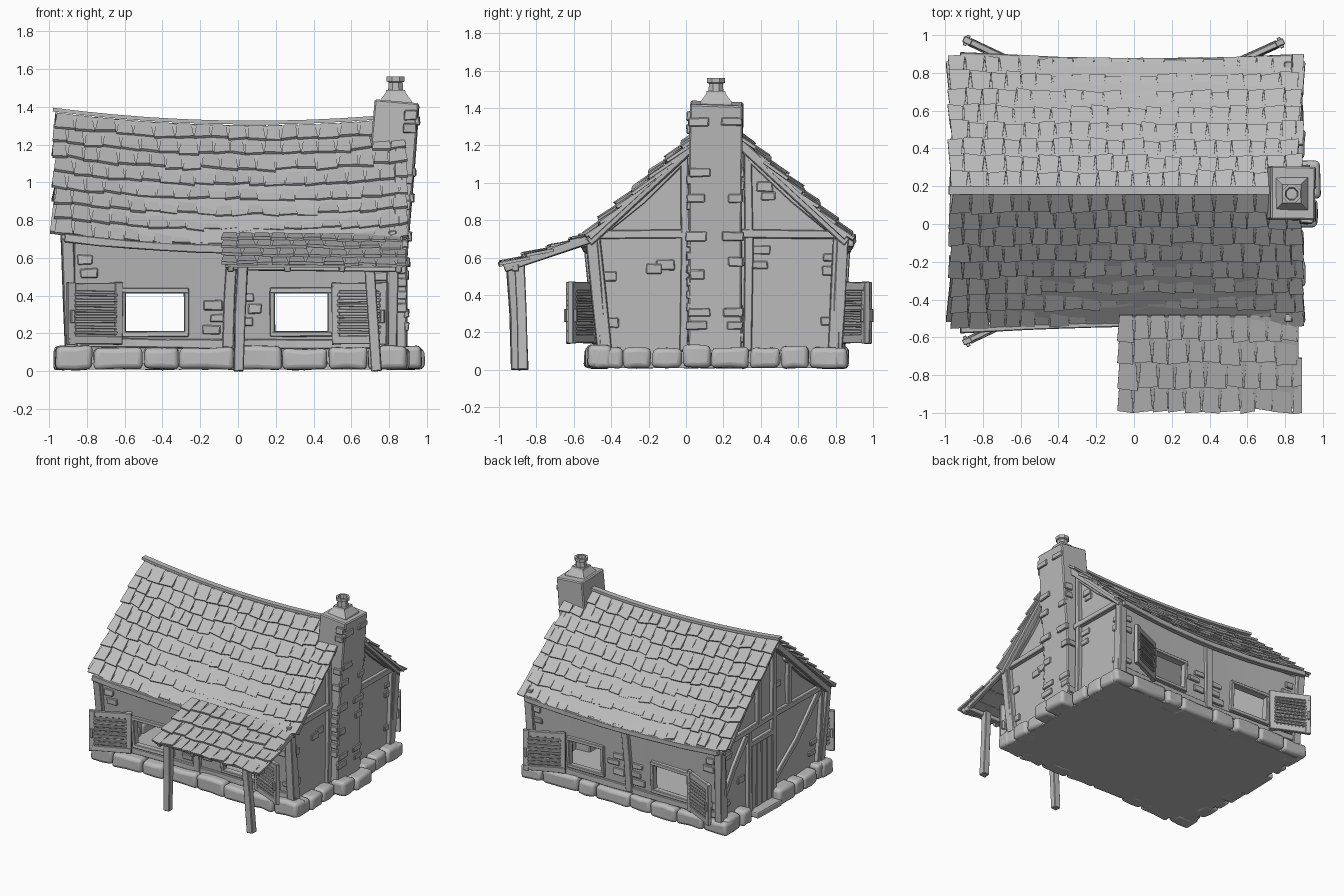
import bpy, bmesh, math, random
from mathutils import Vector as V

random.seed(4)
cube = bpy.data.objects.get("Cube")
if cube:
    bpy.data.objects.remove(cube, do_unlink=True)

grey = bpy.data.materials.new("weathered grey")
grey.use_nodes = True
grey.diffuse_color = (0.5, 0.5, 0.5, 1)
grey.node_tree.nodes["Principled BSDF"].inputs["Base Color"].default_value = (0.5, 0.5, 0.5, 1)

X, Y, Z = V((1, 0, 0)), V((0, 1, 0)), V((0, 0, 1))
MID = 0.17                       # y of the ridge
LEFT, RIGHT = -0.88, 0.81        # gable wall planes
rnd = random.uniform


def finish(name, bm, bevel=0.0, segments=1, smooth=False):
    bmesh.ops.recalc_face_normals(bm, faces=bm.faces)
    mesh = bpy.data.meshes.new(name)
    bm.to_mesh(mesh)
    bm.free()
    mesh.materials.append(grey)
    ob = bpy.data.objects.new(name, mesh)
    bpy.context.collection.objects.link(ob)
    if bevel:
        mod = ob.modifiers.new("worn edges", 'BEVEL')
        mod.width, mod.segments = bevel, segments
    if smooth:
        bpy.ops.object.select_all(action='DESELECT')
        ob.select_set(True)
        bpy.context.view_layer.objects.active = ob
        bpy.ops.object.shade_smooth_by_angle(angle=math.radians(40))
    return ob


def loft(bm, rings):
    """Skin equal rings of points and cap both ends."""
    rows = [[bm.verts.new(p) for p in ring] for ring in rings]
    n = len(rows[0])
    for a, b in zip(rows, rows[1:]):
        for i in range(n):
            bm.faces.new((a[i], a[(i + 1) % n], b[(i + 1) % n], b[i]))
    bm.faces.new(rows[0])
    bm.faces.new(rows[-1])


def beam(bm, pts, w, d, out, jitter=0.0):
    """Sweep a w x d rectangle along points; d lies along the out direction."""
    pts, rings = [V(p) for p in pts], []
    for i, p in enumerate(pts):
        t = (pts[min(i + 1, len(pts) - 1)] - pts[max(i - 1, 0)]).normalized()
        side = out.cross(t).normalized()
        o = t.cross(side)
        rings.append([p + side * (a * w / 2) + o * (b * d / 2)
                      + V((rnd(-1, 1), rnd(-1, 1), rnd(-1, 1))) * jitter
                      for a, b in ((-1, -1), (1, -1), (1, 1), (-1, 1))])
    loft(bm, rings)


def sag(x):
    """Drop of the roof line towards the middle."""
    return 0.055 * (1 - (x / 0.95) ** 2) + 0.01 * x


def bow(x):
    """Inward bend of the long sides."""
    return 0.5 * max(0, sag(x))


def wall_y(s, z, x=LEFT):
    """Flared long walls: s = -1 front, 1 back."""
    k = (z - 0.12) / 0.6
    return (-0.46 - 0.06 * k if s < 0 else 0.82 + 0.03 * k) - s * bow(x)


def span(x0, x1, n=10):
    return [x0 + (x1 - x0) * i / n for i in range(n + 1)]


# Hollow walls with two window openings passing through front and back
bm = bmesh.new()
section = [(-1, 0.03), (1, 0.03), (1, 0.68), (0, 1.28), (-1, 0.68)]
loft(bm, [[(x, wall_y(s, z, x) if s else MID, z) for s, z in section] for x in span(LEFT, RIGHT)])
walls = finish("walls", bm)
shell = walls.modifiers.new("thickness", 'SOLIDIFY')
shell.thickness = 0.04
WINDOWS = ((-0.6, -0.28), (0.19, 0.48))
bpy.context.view_layer.objects.active = walls
cutters = []
for x0, x1 in WINDOWS:
    bm = bmesh.new()
    beam(bm, [((x0 + x1) / 2, -1, 0.31), ((x0 + x1) / 2, 1.3, 0.31)], x1 - x0, 0.21, Z)
    cutter = finish("window_cutter", bm)
    cutter.hide_render = True
    cutters.append(cutter)
    cut = walls.modifiers.new("opening", 'BOOLEAN')
    cut.operation, cut.object, cut.solver = 'DIFFERENCE', cutter, 'EXACT'
for mod in list(walls.modifiers):
    bpy.ops.object.modifier_apply(modifier=mod.name)
for cutter in cutters:
    bpy.data.objects.remove(cutter, do_unlink=True)

bm = bmesh.new()
beam(bm, [(-0.91, 0.165, 0.025), (0.87, 0.165, 0.025)], 1.3, 0.03, Z)
finish("floor_slab", bm)

# Foundation stones around the base, leaving the doorway free
bm = bmesh.new()


def stones(a, b, count, place, out):
    cuts = [a + (b - a) * (i + (rnd(-.2, .2) if 0 < i < count else 0)) / count for i in range(count + 1)]
    for p, q in zip(cuts, cuts[1:]):
        if out.x < 0 and p < 0.42 and q > 0.2:
            continue
        h, push = rnd(0.105, 0.125), rnd(-0.01, 0.01)
        beam(bm, [place(v, 0.01 + h / 2) + out * push for v in (p + 0.004, (p + q) / 2, q - 0.004)],
             h, 0.13, out, 0.007)


stones(-0.97, 0.9, 8, lambda v, z: V((v, -0.475 + bow(v) / 2, z)), -Y)
stones(-0.97, 0.9, 8, lambda v, z: V((v, 0.805 - bow(v) / 2, z)), Y)
stones(-0.5, -0.02, 3, lambda v, z: V((0.835, v, z)), X)
stones(-0.02, 0.34, 2, lambda v, z: V((0.915, v, z)), X)
stones(0.34, 0.83, 3, lambda v, z: V((0.835, v, z)), X)
stones(-0.5, 0.83, 8, lambda v, z: V((-0.9, v, z)), -X)
finish("foundation_stones", bm, 0.025, 3, True)

# Main roof: boards, shingles and ridge cap
S = V((0, 0.71, 0.65))
SLOPE = S.length


def shingles(bm, x0, x1, eave, up, length, rows, normal, bend):
    step = length / rows
    for r in range(rows):
        x = x0 + rnd(-0.01, 0.01)
        while x < x1 - 0.03:
            w = min(rnd(0.075, 0.115), x1 + 0.01 - x)
            lo = r * step + rnd(-0.01, 0.014)
            hi = min(r * step + step * 1.2, length)
            skew, tilt, lift = rnd(-0.006, 0.006), rnd(-0.008, 0.008), rnd(0.026, 0.036)
            rings = []
            for v, half, l in ((lo, w * 0.49, lift), (hi, w * 0.38, 0.012)):
                ring = []
                for a, b in ((-1, 0), (1, 0), (1, 1), (-1, 1)):
                    px = x + w / 2 + a * half + (skew if v == hi else 0)
                    p = eave + up * (v + (a * tilt if v == lo else 0)) + normal * (l - 0.016 * (1 - b))
                    ring.append(p + X * px - bend(px, 1 - v / length))
                rings.append(ring)
            loft(bm, rings)
            x += w


for s, label in ((-1, "front"), (1, "back")):
    up = V((0, -s * S.y, S.z)).normalized()
    normal = V((0, s * S.z, S.y)).normalized()
    eave = V((0, MID + s * S.y, 0.70))
    bm = bmesh.new()
    centre = eave + up * (SLOPE / 2 + 0.015)
    beam(bm, [(x, centre.y, centre.z - sag(x)) for x in span(-0.96, 0.88)], SLOPE - 0.04, 0.02, normal)
    finish(label + "_roof_boards", bm)
    bm = bmesh.new()
    shingles(bm, -0.98, 0.89, eave, up, SLOPE, 8, normal, lambda x, k: V((0, s * bow(x) * k, sag(x))))
    finish(label + "_roof_shingles", bm)

bm = bmesh.new()
beam(bm, [(x, MID + 0.01, 1.372 - sag(x)) for x in span(-0.98, 0.72)], 0.045, 0.02, Z)
finish("ridge_cap", bm)

# Porch: roof, rafters, front beam and leaning posts
eave, top = V((0, -0.985, 0.553)), V((0, -0.48, 0.725))
up = (top - eave).normalized()
normal = X.cross(up)
bm = bmesh.new()
centre = (eave + top) / 2
beam(bm, [centre + X * -0.07, centre + X * 0.87], (top - eave).length - 0.02, 0.015, normal)
shingles(bm, -0.085, 0.88, eave, up, (top - eave).length, 4, normal, lambda x, k: Z * 0.012 * x)
finish("porch_shingles", bm)
bm = bmesh.new()
for x in (-0.04, 0.26, 0.55, 0.85):
    beam(bm, [(x, -0.97, 0.54), (x, -0.49, 0.70)], 0.035, 0.035, Z, 0.003)
beam(bm, [(-0.06, -0.91, 0.555), (0.87, -0.91, 0.545)], 0.035, 0.04, Z, 0.003)
beam(bm, [(0.005, -0.91, 0), (0.012, -0.915, 0.3), (0.025, -0.935, 0.56)], 0.055, 0.055, Y, 0.003)
beam(bm, [(0.735, -0.87, 0), (0.715, -0.88, 0.3), (0.695, -0.89, 0.56)], 0.055, 0.055, Y, 0.003)
finish("porch_frame", bm, 0.005)

# Timber framing of the long walls and the windows
for s, label in ((-1, "front"), (1, "back")):
    out = Y * s
    bm = bmesh.new()
    at = lambda x, z, o=0.0: V((x, wall_y(s, z, x) + s * o, z))
    beam(bm, [at(x, 0.70 - sag(x), 0.04) for x in span(-0.92, 0.84)], 0.045, 0.04, out, 0.002)
    beam(bm, [at(x, 0.155 - 0.2 * sag(x)) for x in span(LEFT, RIGHT)], 0.05, 0.04, out, 0.003)
    for x, lean in ((LEFT, -0.025), (RIGHT - 0.005, 0.02)):
        beam(bm, [at(x, 0.06), at(x + lean / 2, 0.35), at(x + lean, 0.70)], 0.065, 0.06, out, 0.004)
    beam(bm, [at(-0.055, 0.13), at(-0.045, 0.4), at(-0.03, 0.66)], 0.06, 0.05, out, 0.004)
    finish(label + "_timbers", bm, 0.005)

    bm = bmesh.new()
    for x0, x1 in WINDOWS:
        for x in (x0 - 0.008, x1 + 0.008):
            beam(bm, [at(x, 0.19), at(x, 0.43)], 0.028, 0.05, out, 0.002)
        for z in (0.197, 0.427):
            beam(bm, [at(x0 - 0.02, z, 0.002), at(x1 + 0.02, z, 0.002)], 0.028, 0.05, out, 0.003)
    finish(label + "_window_frames", bm, 0.004)

    # Louvred shutters, swung open and hinged on the outer window edges
    for hinge, tip, side in ((-0.62, -0.9, "right"), (0.505, 0.79, "left")):
        bm = bmesh.new()
        h, e = at(hinge, 0.3, 0.03), at(tip, 0.3, 0.15)
        h.z = e.z = 0.305
        face = (e - h).normalized().cross(Z) * (1 if tip > 0 else -1) * -s
        along = lambda k, z: h.lerp(e, k) + Z * z
        beam(bm, [along(0, 0), along(1, 0)], 0.3, 0.014, face)
        for k in (0.06, 0.94):
            beam(bm, [along(k, -0.165), along(k, 0.165)], 0.045, 0.032, face, 0.003)
        for z in (-0.14, 0.14):
            beam(bm, [along(0, z), along(1, z)], 0.045, 0.03, face, 0.003)
        for i in range(8):
            z = -0.1 + i * 0.0285
            beam(bm, [along(0.1, z + rnd(-.004, .004)), along(0.9, z)], 0.016, 0.042, face, 0.002)
        beam(bm, [along(0.95, -0.05), along(0.95, 0.02)], 0.02, 0.06, face)
        finish(f"{label}_{side}_shutter", bm, 0.003)

# Timber framing of the gables, with barge boards under the roof edges
for x, label, out in ((RIGHT, "right", X), (LEFT, "left", -X)):
    bm = bmesh.new()
    at = lambda y, z, o=0.008: V((x, y, z)) + out * o
    beam(bm, [at(-0.52, 0.72), at(0.2, 0.73), at(0.86, 0.72)], 0.045, 0.045, out, 0.003)
    for s in (-1, 1):
        beam(bm, [at(wall_y(s, z) - s * 0.03, z) for z in (0.06, 0.4, 0.7)], 0.06, 0.05, out, 0.004)
        beam(bm, [at(MID + s * 0.69, 0.68, 0.04), at(MID + s * 0.02, 1.3, 0.04)], 0.05, 0.04, out, 0.003)
        beam(bm, [at(MID + s * 0.61, 0.74), at(MID + s * 0.4, 0.91), at(MID + s * 0.17, 1.13)],
             0.035, 0.04, out, 0.003)
    posts = ((-0.01, 0.1, 1.17), (0.33, 0.1, 1.18)) if x > 0 else \
        ((0.15, 0.05, 1.25), (0.46, 0.05, 0.72), (0.34, 0.72, 1.12), (-0.05, 0.72, 1.08))
    for y, z0, z1 in posts:
        beam(bm, [at(y, z0), at(y + 0.006, (z0 + z1) / 2), at(y, z1)], 0.045, 0.045, out, 0.003)
    if x < 0:
        beam(bm, [at(0.13, 0.2), at(-0.15, 0.4), at(-0.45, 0.7)], 0.045, 0.035, out, 0.003)
        beam(bm, [at(0.78, 0.3), at(0.65, 0.5), at(0.49, 0.68)], 0.045, 0.035, out, 0.003)
        beam(bm, [at(0.15, 0.6), at(0.46, 0.6)], 0.045, 0.045, out, 0.003)
    finish(label + "_gable_timbers", bm, 0.005)

# Plank door with a stone step
bm = bmesh.new()
for i in range(4):
    y = 0.207 + i * 0.065
    beam(bm, [(LEFT - 0.005, y, 0.06), (LEFT - 0.005, y, 0.59)], 0.06, 0.03, X, 0.002)
finish("door", bm, 0.004)
bm = bmesh.new()
beam(bm, [(-0.91, 0.15, 0.035), (-0.91, 0.46, 0.035)], 0.05, 0.13, X, 0.004)
finish("door_step", bm, 0.012, 2)

# Chimney stack leaning outward, with cap and pot
STACK = ((0.775, 0.02), (0.785, 0.6), (0.82, 1.15), (0.84, 1.425))
bm = bmesh.new()
beam(bm, [(x, 0.152 + 0.008 * z, z) for x, z in STACK], 0.285, 0.235, X, 0.006)
finish("chimney_stack", bm, 0.008)
bm = bmesh.new()
for sides, turn, rings in ((4, 0.25, ((0.13, 1.38), (0.12, 1.43), (0.075, 1.475), (0.07, 1.49))),
                           (8, 0.125, ((0.045, 1.47), (0.04, 1.53), (0.052, 1.535), (0.052, 1.56),
                                       (0.035, 1.56), (0.03, 1.5)))):
    loft(bm, [[(0.835 + r * math.cos((i / sides + turn / 2) * math.tau),
                0.16 + r * math.sin((i / sides + turn / 2) * math.tau), z)
               for i in range(sides)] for r, z in rings])
finish("chimney_cap_and_pot", bm)

# Exposed bricks on the chimney corners and scattered on the walls
bm = bmesh.new()


def brick(p, out, w=None):
    along = Z.cross(out) * (w or rnd(0.07, 0.12)) / 2
    beam(bm, [V(p) - along, V(p) + along], rnd(0.04, 0.055), 0.025, out, 0.004)


for i in range(18):
    z = 0.17 + i * 0.068
    face = 0.893 + 0.062 * max(0, (z - 0.5) / 0.9)
    for y in (0.06, 0.255):
        if rnd(0, 1) < 0.5:
            brick((face, y + rnd(-0.015, 0.015), z), X)
    if rnd(0, 1) < 0.4:
        brick((face - 0.035, 0.3, z), Y, 0.07)
    if rnd(0, 1) < 0.4:
        brick((face - 0.035, 0.015, z + 0.03), -Y, 0.07)
for y, z in ((-0.11, 0.56), (-0.17, 0.54), (0.42, 0.98), (0.44, 0.93), (0.39, 0.64), (0.38, 0.56),
             (0.77, 0.6), (0.78, 0.53), (0.76, 0.26), (-0.42, 0.5), (-0.4, 0.25)):
    brick((RIGHT, y, z), X)
for s in (-1, 1):
    for x, z in ((-0.81, 0.59), (-0.79, 0.52), (-0.13, 0.35), (-0.11, 0.28), (-0.14, 0.22), (0.04, 0.39),
                 (0.09, 0.33), (0.04, 0.26), (0.77, 0.59), (0.76, 0.5), (0.77, 0.24), (-0.8, 0.22)):
        brick((x, wall_y(s, z, x), z), Y * s)
for y, z in ((0.74, 0.22), (0.72, 0.6), (-0.38, 0.3), (-0.36, 0.22), (0.08, 0.95), (0.55, 0.35)):
    brick((LEFT, y, z), -X)
finish("exposed_bricks", bm, 0.005)
